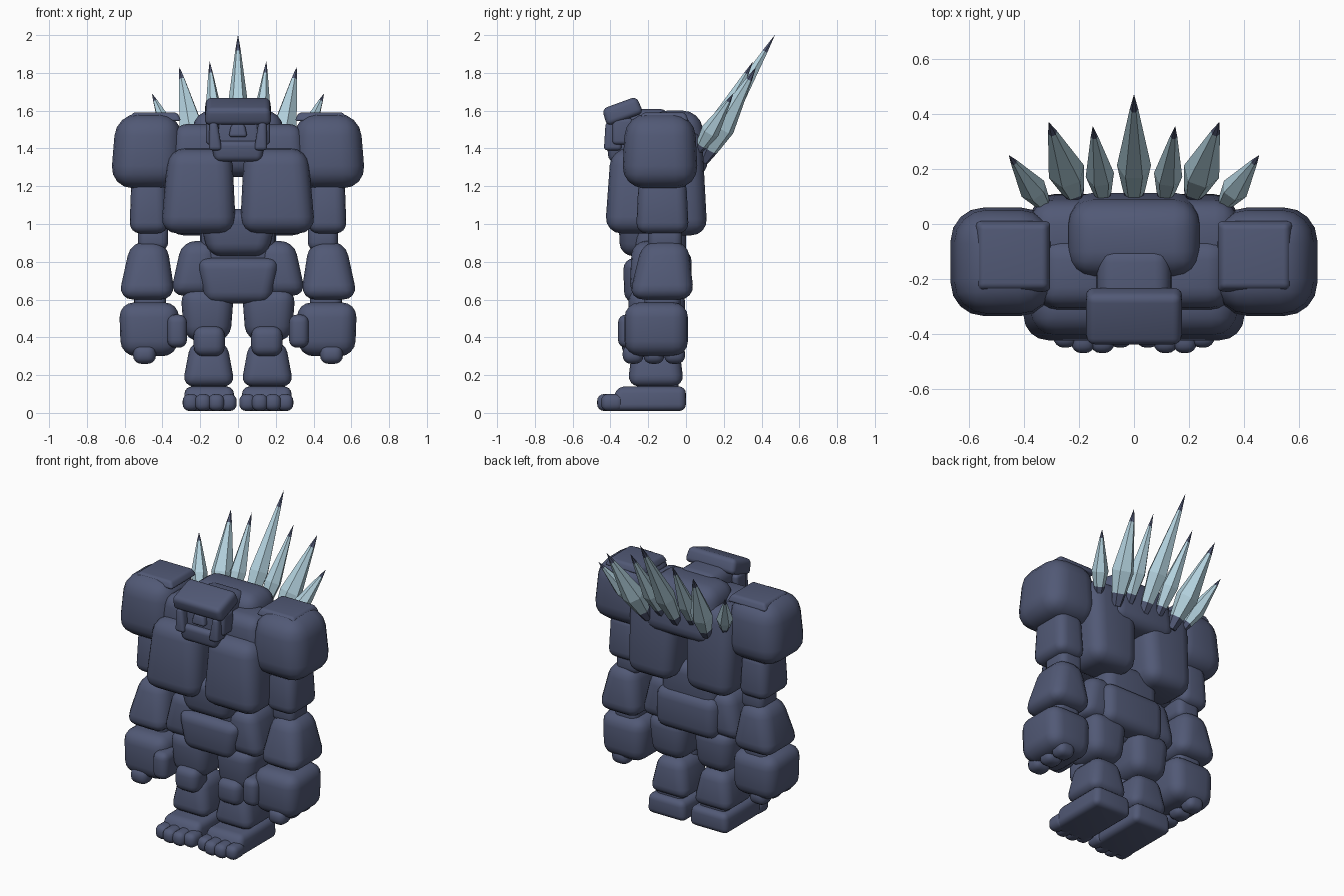
import bpy, bmesh, math
from mathutils import Vector, Matrix

cube = bpy.data.objects.get("Cube")
if cube:
    bpy.data.objects.remove(cube)


def material(name, rgb):
    m = bpy.data.materials.new(name)
    m.use_nodes = True
    m.diffuse_color = (*rgb, 1)
    m.node_tree.nodes["Principled BSDF"].inputs["Base Color"].default_value = (*rgb, 1)
    return m


stone = material("slate stone", (0.083, 0.1, 0.18))
ice = material("pale ice", (0.45, 0.64, 0.73))


def finish(name, bm, mats, smooth):
    bmesh.ops.recalc_face_normals(bm, faces=bm.faces)
    for f in bm.faces:
        f.smooth = smooth
    me = bpy.data.meshes.new(name)
    bm.to_mesh(me)
    bm.free()
    for m in mats:
        me.materials.append(m)
    ob = bpy.data.objects.new(name, me)
    bpy.context.collection.objects.link(ob)


def rock(name, x, y, z, top=(1, 1), bot=(1, 1), shift=(0, 0), r=0.3, tilt=0, side=1):
    """Rounded boulder filling the given ranges, with tapered ends and a shifted top."""
    size = Vector((x[1] - x[0], y[1] - y[0], z[1] - z[0]))
    mid = Vector((x[0] + x[1], y[0] + y[1], z[0] + z[1])) / 2
    bm = bmesh.new()
    bmesh.ops.create_cube(bm, size=1)
    for v in bm.verts:
        up = v.co.z > 0
        s = top if up else bot
        v.co = Vector((v.co.x * s[0] * size.x + up * shift[0],
                       v.co.y * s[1] * size.y + up * shift[1], v.co.z * size.z))
    bmesh.ops.bevel(bm, geom=bm.edges[:], offset=min(size) * r, segments=4,
                    profile=0.5, affect='EDGES', clamp_overlap=True)
    bm.transform(Matrix.Translation(mid) @ Matrix.Rotation(math.radians(tilt), 4, 'X'))
    bm.transform(Matrix.Diagonal((side, 1, 1, 1)))
    finish(name, bm, [stone], True)


def pair(name, *args, **kw):
    rock("left_" + name, *args, side=1, **kw)
    rock("right_" + name, *args, side=-1, **kw)


def crystal(name, base, tip, width, sides=6):
    """Faceted ice shard with stone-coloured root and point."""
    base, tip = Vector(base), Vector(tip)
    axis = tip - base
    turn = axis.to_track_quat('Z', 'Y').to_matrix().to_4x4()
    bm = bmesh.new()
    rings = []
    for t, s in ((0, 0.4), (0.13, 0.65), (0.36, 1), (0.87, 0.25), (1, 0.01)):
        rings.append([bm.verts.new((math.cos(a) * width * s, math.sin(a) * width * s, t * axis.length))
                      for a in (math.tau * i / sides for i in range(sides))])
    for k in range(len(rings) - 1):
        for i in range(sides):
            j = (i + 1) % sides
            f = bm.faces.new((rings[k][i], rings[k][j], rings[k + 1][j], rings[k + 1][i]))
            f.material_index = 0 if k in (1, 2) else 1
    for ring in (rings[0], rings[-1]):
        bm.faces.new(ring).material_index = 1
    bm.transform(Matrix.Translation(base) @ turn)
    finish(name, bm, [ice, stone], False)


# Feet and toes
pair("foot", (0.015, 0.29), (-0.42, 0), (0.01, 0.14), top=(0.93, 0.85), shift=(0, 0.03), r=0.28)
for i, cx in enumerate((0.05, 0.115, 0.185, 0.25)):
    pair(f"toe_{i + 1}", (cx - 0.043, cx + 0.043), (-0.47 + 0.02 * (i in (0, 3)), -0.33),
         (0.01, 0.1), r=0.42)

# Legs
pair("ankle", (0.06, 0.25), (-0.26, -0.04), (0.1, 0.2))
pair("shin", (0.015, 0.295), (-0.31, -0.01), (0.14, 0.38), top=(0.68, 0.8), r=0.26)
pair("knee", (0.07, 0.235), (-0.34, -0.18), (0.3, 0.46), r=0.32)
pair("thigh", (0.02, 0.305), (-0.31, 0), (0.38, 0.66), bot=(0.85, 0.9), r=0.28)

# Hips and belly
rock("pelvis", (-0.24, 0.24), (-0.34, -0.06), (0.58, 0.82), bot=(0.72, 0.9), top=(0.92, 0.95), r=0.25)
rock("lower_back", (-0.22, 0.22), (-0.2, 0.03), (0.6, 0.87), r=0.3)
pair("hip", (0.12, 0.36), (-0.3, -0.01), (0.62, 0.91), top=(0.8, 0.9), shift=(-0.04, 0), r=0.3)
rock("waist", (-0.2, 0.2), (-0.28, 0), (0.76, 1.05), r=0.25)
rock("belly", (-0.22, 0.22), (-0.36, -0.12), (0.83, 1.08), bot=(0.7, 0.9), r=0.28)

# Chest and back
pair("chest", (0.01, 0.41), (-0.43, -0.06), (0.95, 1.4), top=(0.84, 0.85),
     shift=(-0.01, 0.005), r=0.24)
pair("shoulder_blade", (0.01, 0.41), (-0.2, 0.13), (0.94, 1.5), top=(0.9, 0.78), bot=(0.82, 0.9),
     shift=(-0.01, -0.01), r=0.26)
pair("collar", (0.06, 0.36), (-0.32, -0.04), (1.3, 1.53), top=(0.85, 0.85), r=0.3)
rock("upper_back", (-0.25, 0.25), (-0.2, 0.125), (1.25, 1.6), top=(0.94, 0.82),
     shift=(0, -0.02), r=0.28)

# Head
rock("head", (-0.145, 0.145), (-0.39, -0.07), (1.38, 1.61), top=(0.9, 0.9), r=0.24)
rock("brow", (-0.178, 0.178), (-0.44, -0.235), (1.55, 1.645), top=(0.95, 0.95), r=0.3, tilt=20)
rock("jaw", (-0.145, 0.145), (-0.42, -0.2), (1.33, 1.44), bot=(0.85, 0.9), r=0.28)
rock("nose", (-0.05, 0.05), (-0.42, -0.34), (1.46, 1.53), top=(0.7, 0.7), r=0.25)
pair("tusk", (0.085, 0.155), (-0.435, -0.34), (1.39, 1.54), top=(0.6, 0.8), shift=(0.01, 0), r=0.28)
pair("cheek", (0.1, 0.17), (-0.39, -0.28), (1.42, 1.56), r=0.3)

# Arms
pair("shoulder", (0.28, 0.685), (-0.345, 0.07), (1.19, 1.585), top=(0.85, 0.88),
     bot=(0.96, 0.98), shift=(-0.01, 0), r=0.3)
pair("shoulder_plate", (0.3, 0.58), (-0.25, 0.015), (1.545, 1.59), top=(0.85, 0.85), r=0.35)
pair("upper_arm", (0.37, 0.575), (-0.265, 0.015), (0.95, 1.24), top=(0.9, 0.9), r=0.28)
pair("elbow", (0.37, 0.53), (-0.2, -0.02), (0.86, 1.0), r=0.3)
pair("forearm", (0.33, 0.635), (-0.305, 0.045), (0.6, 0.91), top=(0.62, 0.68),
     shift=(-0.01, 0.02), r=0.26)
pair("wrist", (0.38, 0.55), (-0.22, -0.03), (0.52, 0.66), r=0.3)

# Hands
pair("hand", (0.3, 0.64), (-0.34, 0.025), (0.3, 0.585), top=(0.94, 0.92), bot=(0.88, 0.92), r=0.28)
pair("thumb", (0.27, 0.375), (-0.36, -0.2), (0.345, 0.52), r=0.4)
for i, cy in enumerate((-0.28, -0.17, -0.06)):
    pair(f"finger_{i + 1}", (0.435, 0.555), (cy - 0.055, cy + 0.055), (0.26, 0.36), r=0.42)

# Ice crest along the back
crystal("crest_center", (0, 0.07, 1.33), (0, 0.47, 2), 0.062)
shards = (("inner", (0.11, 0.08, 1.37), (0.15, 0.355, 1.86), 0.052),
          ("middle", (0.21, 0.09, 1.33), (0.31, 0.37, 1.83), 0.068),
          ("outer", (0.32, 0.06, 1.38), (0.455, 0.25, 1.69), 0.05))
for part, base, tip, width in shards:
    for label, s in (("left", 1), ("right", -1)):
        crystal(f"{label}_crest_{part}", (s * base[0], *base[1:]), (s * tip[0], *tip[1:]), width)
